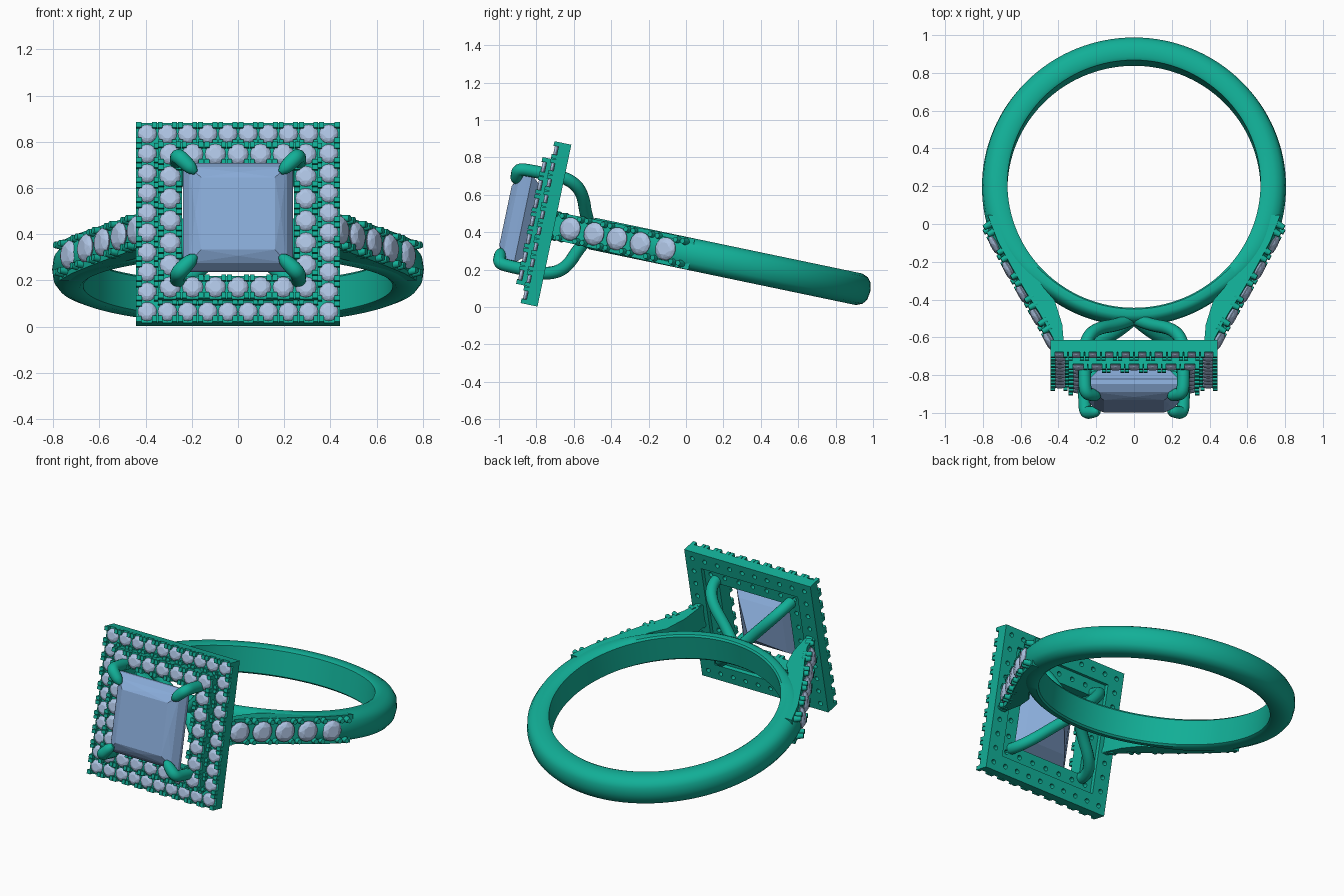
import bpy, bmesh, math
from mathutils import Matrix, Vector

if "Cube" in bpy.data.objects:
    bpy.data.objects.remove(bpy.data.objects["Cube"])

# Local frame: x across, y through the ring (head at -y), z along the finger axis
M = Matrix.Translation((0, 0.197, 0.247)) @ Matrix.Rotation(math.radians(-11.8), 4, 'X')


def material(name, rgb):
    m = bpy.data.materials.new(name)
    m.diffuse_color = (*rgb, 1)
    m.use_nodes = True
    m.node_tree.nodes["Principled BSDF"].inputs["Base Color"].default_value = m.diffuse_color
    return m


metal = material("teal_metal", (0.006, 0.43, 0.31))
gem = material("gem_small", (0.43, 0.56, 0.78))
gem_big = material("gem_centre", (0.25, 0.41, 0.69))


def finish(name, bm, mat, smooth=None):
    bmesh.ops.recalc_face_normals(bm, faces=bm.faces[:])
    me = bpy.data.meshes.new(name)
    bm.to_mesh(me)
    bm.free()
    if smooth:
        me.shade_smooth()
        me.set_sharp_from_angle(angle=math.radians(smooth))
    me.materials.append(mat)
    ob = bpy.data.objects.new(name, me)
    ob.matrix_world = M
    bpy.context.collection.objects.link(ob)
    return ob


def loft(bm, rings, closed=False):
    vs = [[bm.verts.new(p) for p in r] for r in rings]
    n = len(vs[0])
    for i in range(len(vs) if closed else len(vs) - 1):
        a, b = vs[i], vs[(i + 1) % len(vs)]
        for j in range(n):
            k = (j + 1) % n
            bm.faces.new((a[j], a[k], b[k], b[j]))
    if not closed:
        bm.faces.new(vs[0])
        bm.faces.new(vs[-1])


def hull(bm, pts):
    vs = [bm.verts.new(p) for p in pts]
    bmesh.ops.convex_hull(bm, input=vs)


def frame_at(pos, normal):
    return Matrix.Translation(pos) @ Vector(normal).to_track_quat('Z', 'Y').to_matrix().to_4x4()


def brilliant(bm, pos, normal, r):
    """Round cut stone: octagon table, crown, girdle and pointed pavilion"""
    T = frame_at(pos, normal)
    pts = [(0, 0, -0.75)]
    for n, rad, z, off in ((8, .55, .33, .5), (8, .83, .2, 0), (16, 1, 0, 0), (16, 1, -.06, 0)):
        for i in range(n):
            a = (i + off) * math.tau / n
            pts.append((rad * math.cos(a), rad * math.sin(a), z))
    hull(bm, [T @ (Vector(p) * r) for p in pts])


def box(bm, T, size):
    bmesh.ops.create_cube(bm, size=1, matrix=T @ Matrix.Diagonal((*size, 1)))


# Band: flat inside, domed outside, thinner under the head
SECTION = [(0, -.075), (0, .075), (.12, .086), (.55, .086), (.8, .072), (.95, .045), (1, 0),
           (.95, -.045), (.8, -.072), (.55, -.086), (.12, -.086)]
bm = bmesh.new()
rings = []
for i in range(128):
    a = i * math.tau / 128
    phi = math.degrees(min(a, math.tau - a))
    t = min(max((phi - 112) / 35, 0), 1)
    th = .135 - .058 * t * t * (3 - 2 * t)
    rings.append([((.67 + th * f) * math.sin(a), (.67 + th * f) * math.cos(a), w) for f, w in SECTION])
loft(bm, rings, closed=True)
finish("band", bm, metal, 40)

# Shoulders rising from the band to the head, with stones and cut prongs
OUTER = [(.775, -.17), (.722, -.31), (.648, -.45), (.575, -.58), (.50, -.70), (.43, -.83), (.405, -.93)]
INNER = [(.70, -.17), (.66, -.27), (.57, -.43), (.48, -.56), (.42, -.63), (.38, -.76), (.365, -.93)]
STONES = [(.735, -.315), (.662, -.453), (.59, -.58), (.517, -.705), (.447, -.835)]
arm, prongs, stones = bmesh.new(), bmesh.new(), bmesh.new()
for s in (1, -1):
    rows = []
    for i, (o, n) in enumerate(zip(OUTER, INNER)):
        w = .085 - .002 * i
        rows.append([(s * x, y, z) for (x, y), z in ((n, -w), (n, w), (o, w), (o, -w))])
    loft(arm, rows)
    nrm = Vector((s * .87, -.49, 0))
    for x, y in STONES:
        brilliant(stones, (s * x, y, 0), nrm, .062)
    P = [Vector((s * x, y, 0)) for x, y in STONES]
    step = P[1] - P[0]
    for c in [P[0] - step * .5] + [(a + b) / 2 for a, b in zip(P, P[1:])] + [P[-1] + step * .5]:
        for z in (-1, 1):
            for d in (-.022, .022):
                T = frame_at(c + step.normalized() * d + Vector((0, 0, z * .06)) - nrm * .01, nrm)
                bmesh.ops.create_cone(prongs, cap_ends=True, segments=10, radius1=.021,
                                      radius2=.014, depth=.05, matrix=T)
finish("shoulders", arm, metal, 30)
finish("shoulder_prongs", prongs, metal, 40)
finish("shoulder_stones", stones, gem)


# Halo: two stepped square tiers, each a pierced frame with stones and corner beads
def halo_tier(name, half, hole, back, front, track, count, r):
    bm = bmesh.new()
    loft(bm, [[(sx * h, y, sz * h) for sx, sz in ((1, 1), (1, -1), (-1, -1), (-1, 1))]
              for h, y in ((half, back), (half, front), (hole, front), (hole, back))], closed=True)
    ob = finish(name, bm, metal)
    gems, beads, cut = bmesh.new(), bmesh.new(), bmesh.new()
    step = 2 * track / (count - 1)
    for q in range(4):
        R = Matrix.Rotation(q * math.pi / 2, 4, 'Y')
        for i in range(count - 1):
            u = -track + i * step
            c = R @ Vector((u, front - .006, track))
            brilliant(gems, c, (0, -1, 0), r)
            T = Matrix.Translation(R @ Vector((u, back, track))) @ Matrix.Rotation(math.pi / 2, 4, 'X')
            bmesh.ops.create_cone(cut, cap_ends=True, segments=12, radius1=.014, radius2=.014,
                                  depth=.06, matrix=T)
            for w in (half - .013, hole + .013):
                for d in (-.0125, .0125):
                    m = u + step / 2 + d
                    if abs(m) < w + .01:
                        box(beads, R @ Matrix.Translation((m, front - .009, w)), (.021, .036, .026))
        # corner claws
        box(beads, R @ Matrix.Translation((half - .012, front - .009, half - .012)), (.024, .036, .024))
    finish(name + "_stones", gems, gem)
    finish(name + "_beads", beads, metal)
    cutter = finish(name + "_hole_cutter", cut, metal)
    cutter.hide_render = True
    cutter.hide_viewport = True
    mod = ob.modifiers.new("holes", 'BOOLEAN')
    mod.operation = 'DIFFERENCE'
    mod.solver = 'EXACT'
    mod.object = cutter


halo_tier("outer_halo", .442, .338, -.92, -.985, .393, 10, .041)
halo_tier("inner_halo", .346, .243, -.945, -1.03, .294, 7, .045)

# Centre stone: square cut with slightly pinched table
bm = bmesh.new()
pts = [(0, -.84, 0)]
for h, y in ((.16, -1.187), (.212, -1.155), (.238, -1.115), (.238, -1.09), (.15, -.985)):
    pts += [(sx * h, y, sz * h) for sx in (1, -1) for sz in (1, -1)]
pts += [p for s in (1, -1) for p in ((s * .185, -1.176, 0), (0, -1.176, s * .185))]
hull(bm, pts)
finish("centre_stone", bm, gem_big)

# Four claws sweeping from the band out to the stone corners and hooking over
PATH = [(.0, -.71, 1), (.07, -.76, 1), (.21, -.81, 1), (.262, -.90, 1), (.262, -1.0, 1),
        (.262, -1.10, 1), (.258, -1.168, 1), (.225, -1.172, 1), (.195, -1.174, .8), (.183, -1.174, .3)]
cu = bpy.data.curves.new("claws", 'CURVE')
cu.dimensions = '3D'
cu.bevel_depth = .034
cu.bevel_resolution = 4
cu.use_fill_caps = True
for sx in (1, -1):
    for sz in (1, -1):
        sp = cu.splines.new('NURBS')
        sp.points.add(len(PATH) - 1)
        for p, (d, y, rad) in zip(sp.points, PATH):
            p.co = (sx * d, y, sz * d, 1)
            p.radius = rad
        sp.order_u = 3
        sp.use_endpoint_u = True
        sp.resolution_u = 5
cu.materials.append(metal)
claws = bpy.data.objects.new("claws", cu)
claws.matrix_world = M
bpy.context.collection.objects.link(claws)
